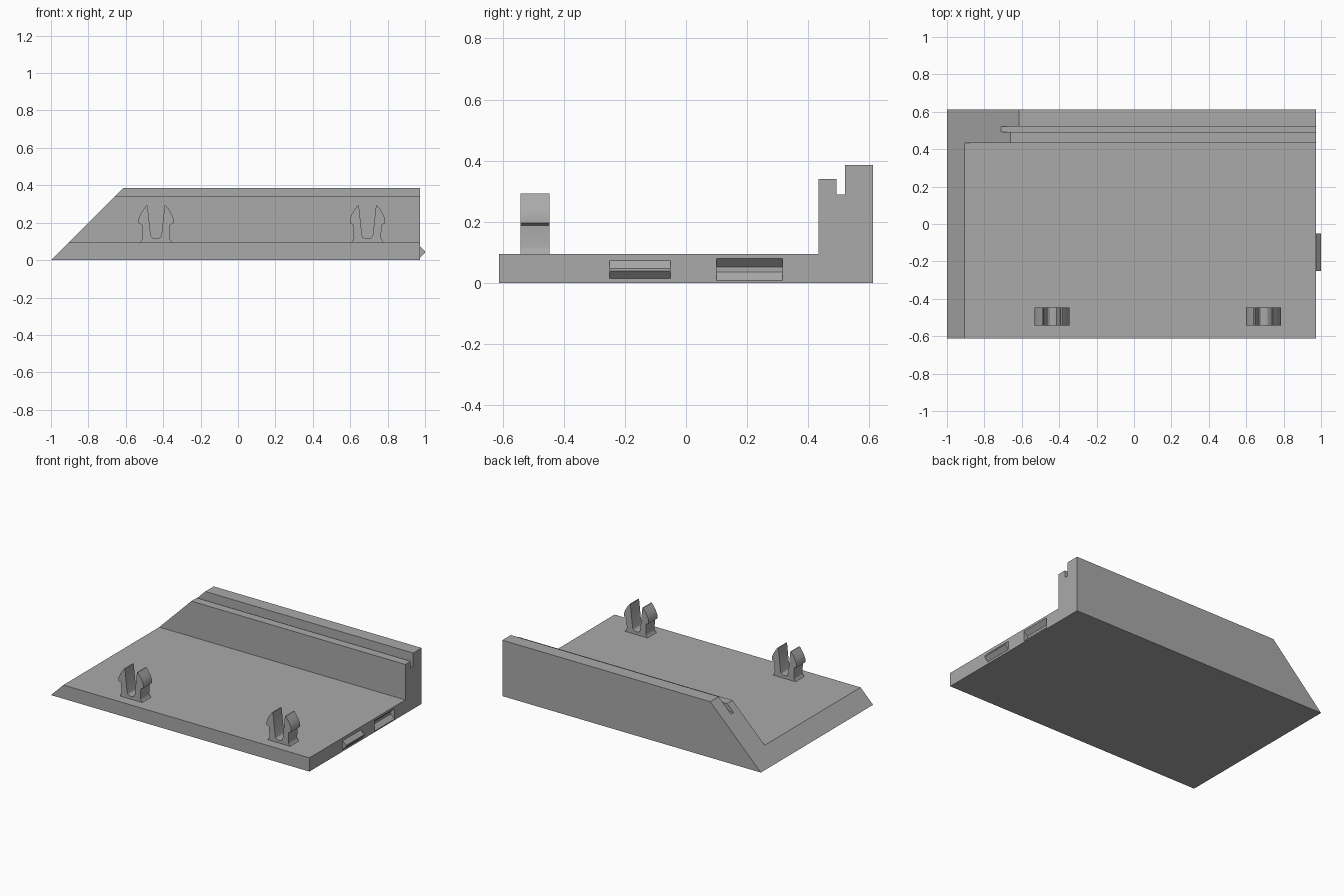
import bpy, bmesh

cube = bpy.data.objects.get("Cube")
if cube:
    bpy.data.objects.remove(cube, do_unlink=True)

grey = bpy.data.materials.new("mid grey")
grey.use_nodes = True
COLOUR = (0.4, 0.4, 0.4, 1)
grey.diffuse_color = COLOUR
grey.node_tree.nodes["Principled BSDF"].inputs["Base Color"].default_value = COLOUR


def prism(name, profile, start, end):
    """Join two placed copies of a profile; start and end map (a, b) to 3D."""
    bm = bmesh.new()
    rings = [[bm.verts.new(place(a, b)) for a, b in profile] for place in (start, end)]
    for ring in rings:
        bm.faces.new(ring)
    n = len(profile)
    for i in range(n):
        j = (i + 1) % n
        bm.faces.new((rings[0][i], rings[0][j], rings[1][j], rings[1][i]))
    bmesh.ops.recalc_face_normals(bm, faces=bm.faces)
    mesh = bpy.data.meshes.new(name)
    bm.to_mesh(mesh)
    bm.free()
    mesh.materials.append(grey)
    obj = bpy.data.objects.new(name, mesh)
    bpy.context.collection.objects.link(obj)
    return obj


def activate(obj):
    bpy.ops.object.select_all(action="DESELECT")
    obj.select_set(True)
    bpy.context.view_layer.objects.active = obj


RIGHT, HALF_Y, FLOOR = 0.974, 0.612, 0.095

# Base plate with grooved back wall, mitred at 45 degrees on one end
section = [(-HALF_Y, 0), (HALF_Y, 0), (HALF_Y, 0.386), (0.52, 0.386), (0.52, 0.29),
           (0.493, 0.29), (0.493, 0.34), (0.434, 0.34), (0.434, FLOOR), (-HALF_Y, FLOOR)]
base = prism("base_and_wall", section,
             lambda y, z: (z - 1, y, z), lambda y, z: (RIGHT, y, z))

# Socket cut into the square end
socket = [(RIGHT + 0.01, 0.008), (RIGHT, 0.008), (RIGHT - 0.028, 0.036),
          (RIGHT - 0.028, 0.052), (RIGHT, 0.08), (RIGHT + 0.01, 0.08)]
cutter = prism("socket_cutter", socket,
               lambda x, z: (x, 0.1, z), lambda x, z: (x, 0.315, z))
cutter.hide_render = True
cut = base.modifiers.new("socket", "BOOLEAN")
cut.operation = "DIFFERENCE"
cut.solver = "EXACT"
cut.object = cutter
activate(base)
bpy.ops.object.modifier_apply(modifier=cut.name)
bpy.data.objects.remove(cutter, do_unlink=True)

# Matching ridge that fits a neighbouring socket
ridge = [(RIGHT - 0.005, 0.014), (RIGHT, 0.014), (1, 0.04),
         (1, 0.048), (RIGHT, 0.074), (RIGHT - 0.005, 0.074)]
prism("joining_ridge", ridge,
      lambda x, z: (x, -0.25, z), lambda x, z: (x, -0.05, z))

# Two barbed snap clips, each a mirrored half profile
half = [(0.086, FLOOR - 0.005), (0.086, FLOOR), (0.076, 0.108), (0.073, 0.12),
        (0.075, 0.188), (0.094, 0.196), (0.094, 0.22), (0.084, 0.245),
        (0.07, 0.268), (0.052, 0.293), (0.046, 0.293), (0.029, 0.135),
        (0.023, 0.122), (0.012, 0.115)]
clip_profile = half + [(-x, z) for x, z in reversed(half)]
for name, cx in (("right_clip", -0.438), ("left_clip", 0.692)):
    clip = prism(name, clip_profile,
                 lambda x, z: (cx + x, -0.542, z), lambda x, z: (cx + x, -0.447, z))
    activate(clip)
    bpy.ops.object.shade_smooth_by_angle(angle=0.5)
